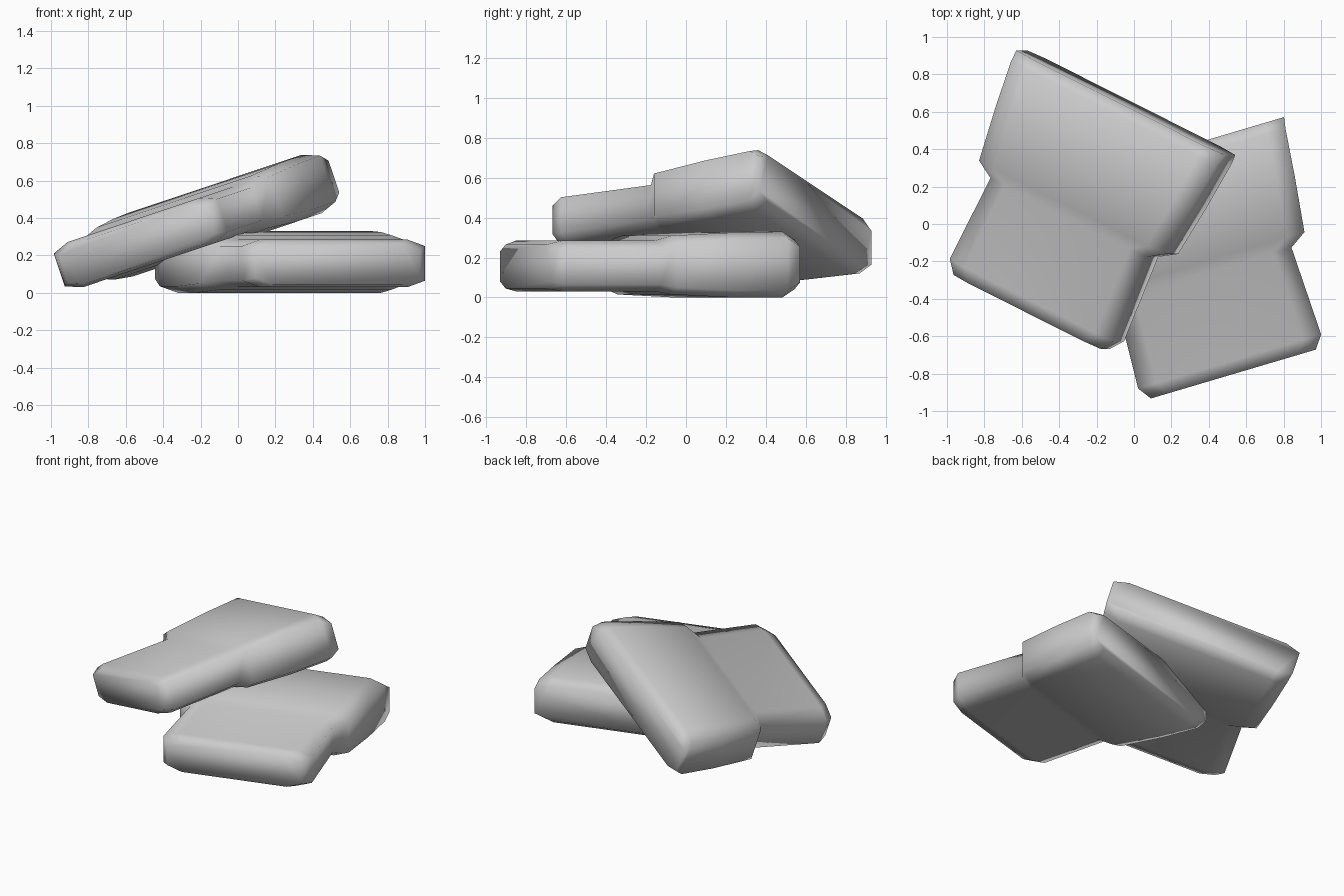
import bpy, bmesh
from math import radians
from mathutils import Matrix, Vector

cube = bpy.data.objects.get("Cube")
if cube:
    bpy.data.objects.remove(cube, do_unlink=True)

grey = bpy.data.materials.new("plain_grey")
grey.use_nodes = True
colour = (0.6, 0.6, 0.6, 1)
grey.diffuse_color = colour
grey.node_tree.nodes["Principled BSDF"].inputs["Base Color"].default_value = colour

# Stations along the slab: position, half width, bottom, top
STATIONS = [
    (-0.92, 0.46, 0.045, 0.265),
    (-0.85, 0.51, 0.03, 0.285),
    (-0.36, 0.49, 0.03, 0.285),
    (-0.30, 0.58, 0.015, 0.31),
    (0.0, 0.615, 0.0, 0.325),
    (0.26, 0.64, 0.0, 0.33),
    (0.32, 0.65, 0.04, 0.29),
]


def section(y, w, lo, hi, inset=0.1, drop=0.035):
    """Chamfered rectangle across the slab."""
    half = [(w - inset, lo), (w, lo + drop), (w, hi - drop), (w - inset, hi)]
    loop = half + [(-x, z) for x, z in reversed(half)]
    return [Vector((x, y, z)) for x, z in loop]


def slab(name, matrix):
    """Loft the stations into one closed, smooth slab."""
    bm = bmesh.new()
    rings = [[bm.verts.new(p) for p in section(*s)] for s in STATIONS]
    for a, b in zip(rings, rings[1:]):
        for i in range(len(a)):
            j = (i + 1) % len(a)
            bm.faces.new((a[i], a[j], b[j], b[i]))
    bm.faces.new(rings[0])
    bm.faces.new(rings[-1])
    bmesh.ops.recalc_face_normals(bm, faces=bm.faces)
    for f in bm.faces:
        f.smooth = True
    mesh = bpy.data.meshes.new(name)
    bm.to_mesh(mesh)
    bm.free()
    mesh.materials.append(grey)
    obj = bpy.data.objects.new(name, mesh)
    obj.matrix_world = matrix
    bpy.context.collection.objects.link(obj)
    return obj


# Lower slab lies flat, upper slab leans across it
slab("lower_slab", Matrix.Translation((0.27, 0.08, 0))
     @ Matrix.Rotation(radians(16.5), 4, 'Z'))
slab("upper_slab", Matrix.Translation((-0.122, 0.36, 0.235))
     @ Matrix.Rotation(radians(-18.5), 4, 'Y')
     @ Matrix.Rotation(radians(-25.5), 4, 'Z'))
